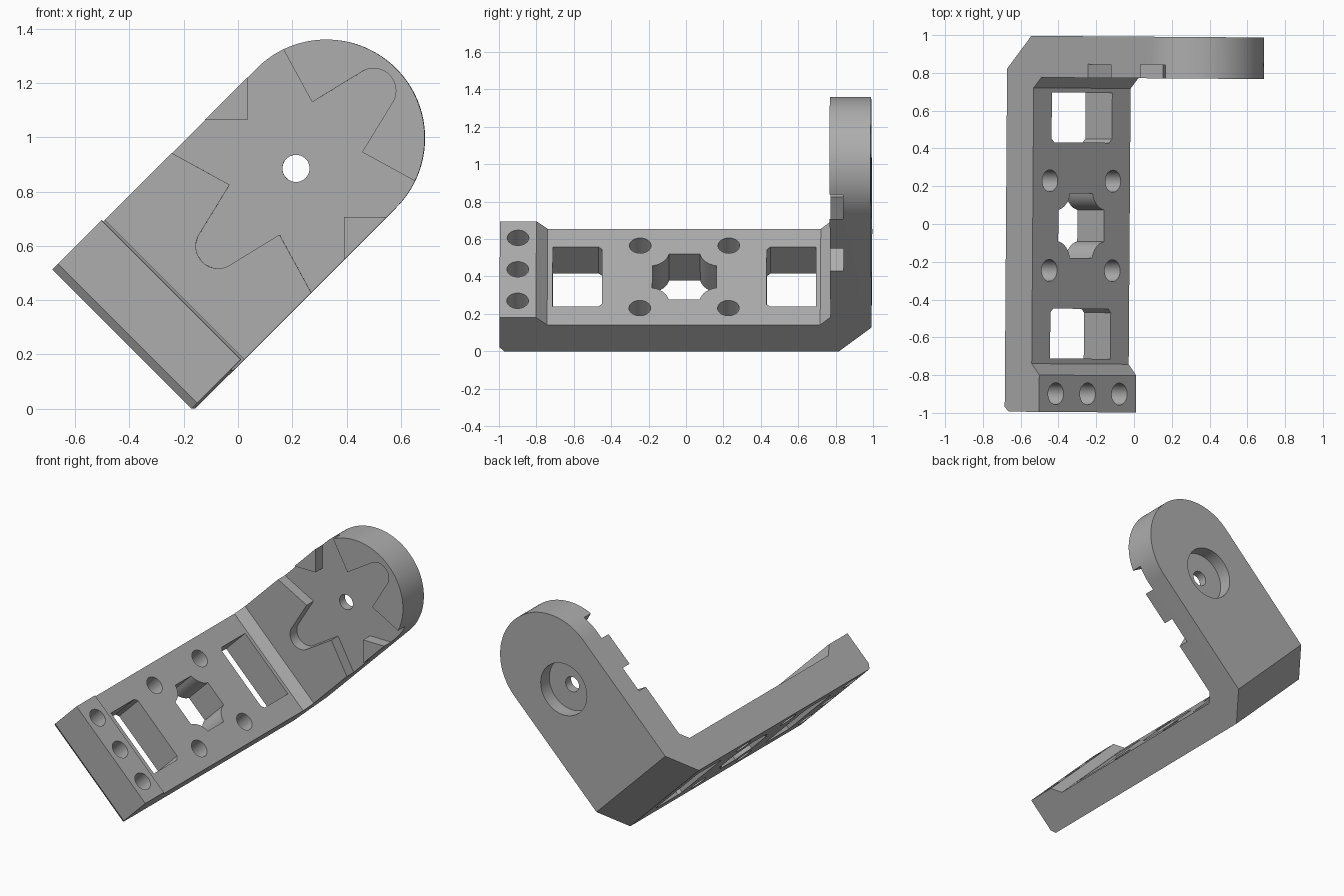
import bpy
import bmesh
from math import cos, sin, pi, radians
from mathutils import Matrix

cube = bpy.data.objects.get("Cube")
if cube:
    bpy.data.objects.remove(cube, do_unlink=True)

HALF = 0.363       # half width of the bracket
FLOOR = 0.2        # floor thickness
LIP = 0.257        # front lip height
END = 0.995        # half depth
FACE = 0.775       # front of the upright plate
ROUND_Z = 1.047    # centre of the rounded end
HUB_Z = 0.889      # centre of the pivot hole
MID_Y = -0.008     # centre of the floor cutouts


def prism(name, points, axis, lo, hi):
    """Extrude a 2D outline along one axis."""
    place = {"X": lambda a, b, t: (t, a, b),
             "Y": lambda a, b, t: (a, t, b),
             "Z": lambda a, b, t: (a, b, t)}[axis]
    bm = bmesh.new()
    low = [bm.verts.new(place(a, b, lo)) for a, b in points]
    high = [bm.verts.new(place(a, b, hi)) for a, b in points]
    bm.faces.new(low)
    bm.faces.new(high)
    for i in range(len(points)):
        j = (i + 1) % len(points)
        bm.faces.new((low[i], low[j], high[j], high[i]))
    bmesh.ops.recalc_face_normals(bm, faces=bm.faces[:])
    mesh = bpy.data.meshes.new(name)
    bm.to_mesh(mesh)
    bm.free()
    obj = bpy.data.objects.new(name, mesh)
    bpy.context.scene.collection.objects.link(obj)
    return obj


def arc(cx, cy, r, start, end, steps):
    angles = [radians(start + (end - start) * i / steps) for i in range(steps + 1)]
    return [(cx + r * cos(a), cy + r * sin(a)) for a in angles]


def circle(cx, cy, r, steps=40):
    return arc(cx, cy, r, 0, 360, steps)[:-1]


def carve(obj, cutter, operation="DIFFERENCE"):
    """Bake one boolean into the object and drop the cutter."""
    mod = obj.modifiers.new("carve", "BOOLEAN")
    mod.object = cutter
    mod.operation = operation
    mod.solver = "EXACT"
    bpy.context.view_layer.update()
    graph = bpy.context.evaluated_depsgraph_get()
    result = bpy.data.meshes.new_from_object(obj.evaluated_get(graph))
    obj.modifiers.clear()
    if len(result.polygons):
        obj.data = result
    bpy.data.objects.remove(cutter, do_unlink=True)


# Angled body from its side profile, wider than needed until trimmed
TOP = ROUND_Z + HALF + 0.1
bracket = prism("bracket", [
    (-END, 0.03), (-0.97, 0), (0.82, 0), (END, 0.18), (END, TOP), (FACE, TOP),
    (FACE, LIP), (0.72, FLOOR), (-0.74, FLOOR), (-0.8, LIP), (-END, LIP),
], "X", -HALF - 0.1, HALF + 0.1)

# Straight sides and rounded end of the upright
outline = [(-HALF, -0.1), (HALF, -0.1)] + arc(0, ROUND_Z, HALF, 0, 180, 64)
carve(bracket, prism("outline_cutter", outline, "Y", -2, 2), "INTERSECT")

# Horn-shaped recess in the upright, one quarter mirrored around the hub
tip = arc(0, 0.405, 0.082, 15, 90, 10)
quarter = [(0.252, 0), (0.42, 0.168), (0.42, 0.3), (0.13, 0.215)] + tip
upper = quarter + [(-x, z) for x, z in reversed(quarter[1:-1])]
lower = [(-x, -z) for x, z in upper]
horn = [(x, HUB_Z + z) for x, z in upper + lower]
carve(bracket, prism("horn_cutter", horn, "Y", FACE - 0.1, FACE + 0.072))

# Pivot hole with a counterbore at the back
carve(bracket, prism("pivot_cutter", circle(0, HUB_Z, 0.05), "Y", 0.6, 1.2))
carve(bracket, prism("bore_cutter", circle(0, HUB_Z, 0.172, 56), "Y", END - 0.09, 1.2))

# Rectangular slots, with the corners nearest the middle trimmed
for side in (-1, 1):
    near, far, w, c = 0.44, 0.704, 0.226, 0.02
    slot = [(-w, far), (w, far), (w, near + c), (w - c, near),
            (c - w, near), (-w, near + c)]
    slot = [(x, MID_Y + side * y) for x, y in slot]
    carve(bracket, prism("slot_cutter", slot, "Z", -0.2, 0.5))

# Central opening with inward-curved corners
corner = arc(0.19, 0.19, 0.108, 260, 190, 8)
opening = []
for k in range(4):
    c, s = cos(k * pi / 2), sin(k * pi / 2)
    opening += [(c * x - s * y, MID_Y + s * x + c * y) for x, y in corner]
carve(bracket, prism("opening_cutter", opening, "Z", -0.2, 0.5))

# Screw holes in the floor and in the front lip
screws = [(sx * 0.236, MID_Y + sy * 0.237) for sx in (-1, 1) for sy in (-1, 1)]
screws += [(x, -0.898) for x in (-0.238, 0, 0.238)]
for x, y in screws:
    carve(bracket, prism("screw_cutter", circle(x, y, 0.058, 32), "Z", -0.2, 0.5))

# Lean the part onto its long edge
pose = (Matrix.Translation((-0.421, 0, HALF * cos(pi / 4)))
        @ Matrix.Rotation(radians(-0.4), 4, "Z")
        @ Matrix.Rotation(pi / 4, 4, "Y"))
bracket.data.transform(pose)

# Plain grey finish
grey = bpy.data.materials.new("grey")
grey.use_nodes = True
colour = (0.42, 0.42, 0.42, 1)
grey.diffuse_color = colour
grey.node_tree.nodes["Principled BSDF"].inputs["Base Color"].default_value = colour
bracket.data.materials.clear()
bracket.data.materials.append(grey)
for face in bracket.data.polygons:
    face.material_index = 0

bpy.ops.object.select_all(action="DESELECT")
bracket.select_set(True)
bpy.context.view_layer.objects.active = bracket
bpy.ops.object.shade_smooth_by_angle(angle=radians(30))
